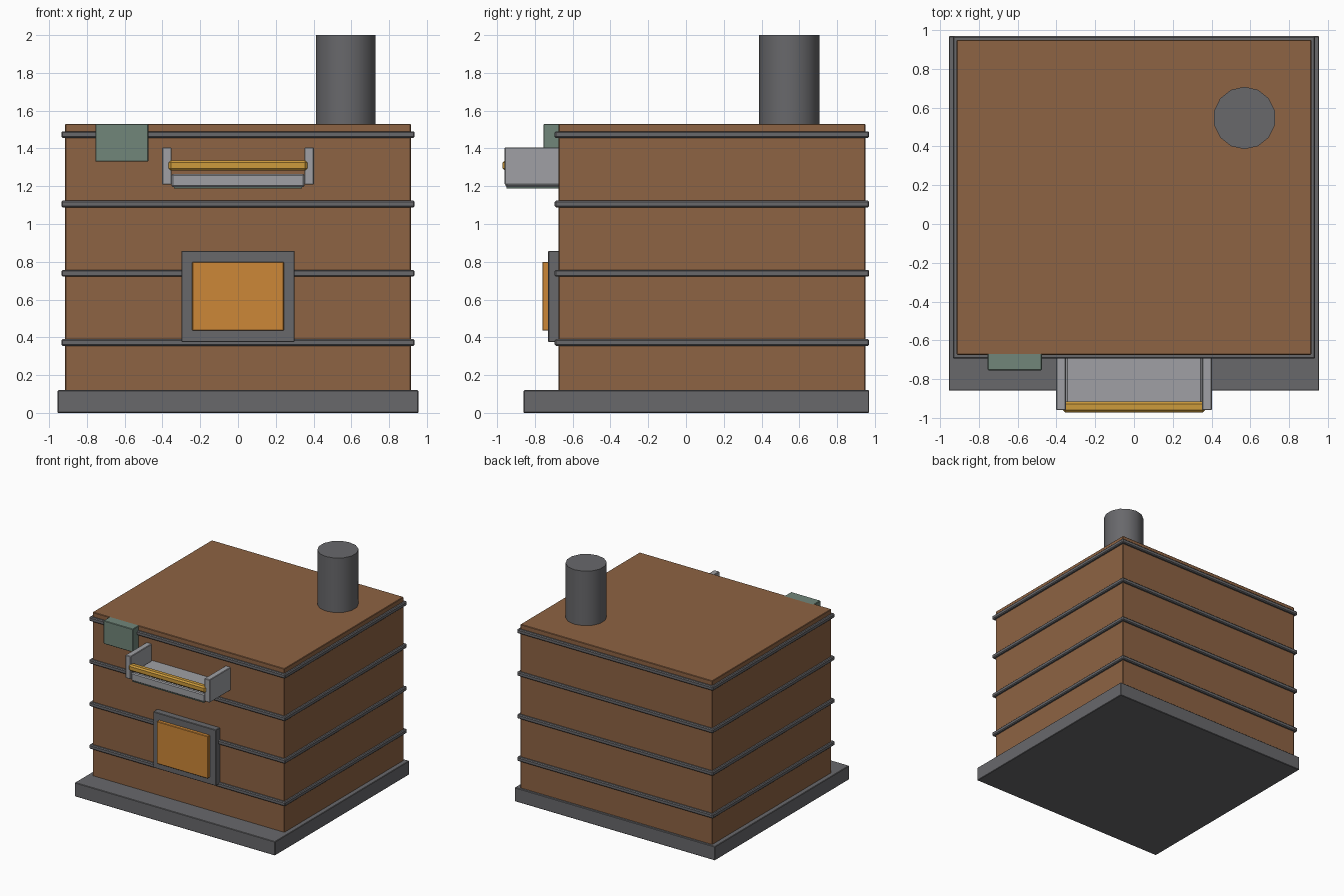
import bpy
from mathutils import Vector

if "Cube" in bpy.data.objects:
    bpy.data.objects.remove(bpy.data.objects["Cube"], do_unlink=True)


def material(name, r, g, b):
    color = [(c / 255) ** 2.2 for c in (r, g, b)] + [1]
    mat = bpy.data.materials.new(name)
    mat.use_nodes = True
    mat.diffuse_color = color
    mat.node_tree.nodes["Principled BSDF"].inputs["Base Color"].default_value = color
    return mat


brown = material("brown brick", 140, 99, 69)
iron = material("dark iron", 104, 104, 107)
steel = material("light steel", 158, 159, 163)
green = material("green metal", 112, 133, 121)
brass = material("brass", 203, 153, 62)
orange = material("orange glow", 203, 134, 58)


def box(name, low, high, mat, bevel=0.0):
    """Box between two opposite corners, with an optional chamfer."""
    low, high = Vector(low), Vector(high)
    bpy.ops.mesh.primitive_cube_add(size=1, location=(low + high) / 2)
    obj = bpy.context.object
    obj.name = name
    obj.scale = high - low
    bpy.ops.object.transform_apply(location=False, rotation=False, scale=True)
    obj.data.materials.append(mat)
    if bevel:
        mod = obj.modifiers.new("Chamfer", "BEVEL")
        mod.width = bevel
        mod.segments = 1
    return obj


# Base slab and body
WALL = -0.675
box("base_slab", (-0.955, -0.86, 0), (0.955, 0.97, 0.12), iron, 0.004)
box("body", (-0.915, WALL, 0.11), (0.915, 0.95, 1.53), brown, 0.004)

# Iron bands around the body
for i in range(4):
    z = 0.372 + i * 0.367
    box(f"band_{i + 1}", (-0.935, -0.695, z - 0.018), (0.935, 0.97, z + 0.018), iron, 0.007)

# Chimney
bpy.ops.mesh.primitive_cylinder_add(vertices=14, radius=0.161, depth=0.5, location=(0.57, 0.547, 1.75))
chimney = bpy.context.object
chimney.name = "chimney"
chimney.data.materials.append(iron)
bpy.ops.object.shade_smooth_by_angle()

# Furnace door
box("door_frame", (-0.30, -0.73, 0.375), (0.30, WALL + 0.02, 0.858), iron, 0.004)
box("door_panel", (-0.243, -0.76, 0.435), (0.243, -0.72, 0.80), orange, 0.004)

# Control box
box("control_box", (-0.755, -0.755, 1.33), (-0.475, WALL + 0.02, 1.53), green, 0.004)

# Feed tray with side plates and handle bar
box("tray", (-0.352, -0.955, 1.195), (0.352, WALL + 0.02, 1.265), steel, 0.008)
box("tray_underside", (-0.34, -0.95, 1.188), (0.34, WALL + 0.02, 1.197), green)
for side, x in (("right", -0.377), ("left", 0.377)):
    box(f"tray_side_{side}", (x - 0.025, -0.96, 1.208), (x + 0.025, WALL + 0.02, 1.406), steel, 0.004)
box("handle_bar", (-0.367, -0.972, 1.283), (0.367, -0.917, 1.337), brass, 0.012)
